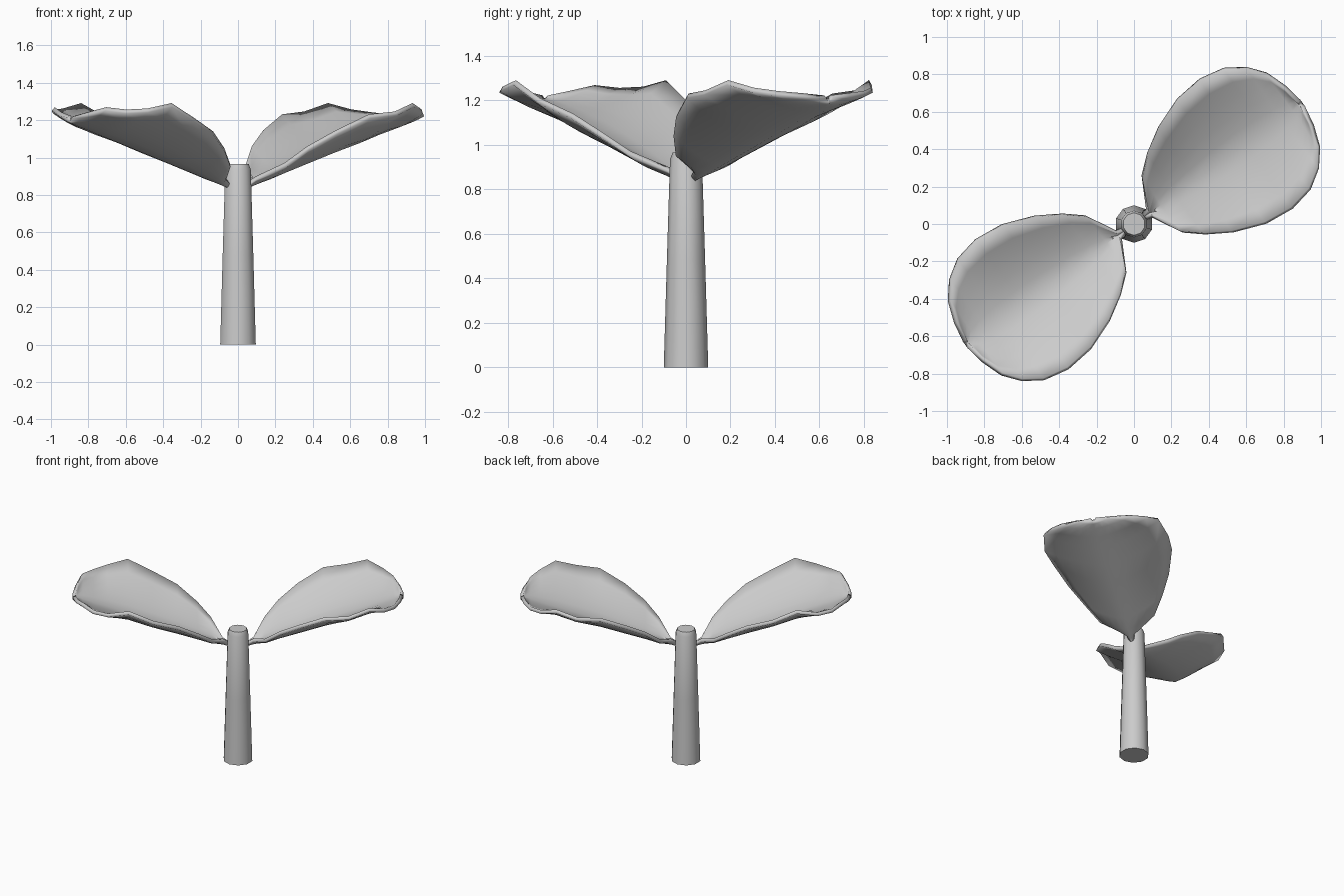
import bpy, bmesh, math

if "Cube" in bpy.data.objects:
    bpy.data.objects.remove(bpy.data.objects["Cube"])

grey = bpy.data.materials.new("light_grey")
grey.diffuse_color = (0.6, 0.6, 0.6, 1)
grey.use_nodes = True
grey.node_tree.nodes["Principled BSDF"].inputs["Base Color"].default_value = grey.diffuse_color


def finish(bm, name, angle):
    bmesh.ops.recalc_face_normals(bm, faces=bm.faces)
    mesh = bpy.data.meshes.new(name)
    bm.to_mesh(mesh)
    bm.free()
    mesh.materials.append(grey)
    ob = bpy.data.objects.new(name, mesh)
    bpy.context.collection.objects.link(ob)
    bpy.ops.object.select_all(action='DESELECT')
    ob.select_set(True)
    bpy.context.view_layer.objects.active = ob
    bpy.ops.object.shade_smooth_by_angle(angle=math.radians(angle))
    return ob


# Tapered ten-sided stem with a softened top
bm = bmesh.new()
rings = []
for r, z in [(0.1, 0), (0.086, 0.48), (0.072, 0.935), (0.06, 0.966)]:
    rings.append([bm.verts.new((r * math.sin(k * math.tau / 10),
                                r * math.cos(k * math.tau / 10), z)) for k in range(10)])
for a, b in zip(rings, rings[1:]):
    for k in range(10):
        bm.faces.new((a[k], a[(k + 1) % 10], b[(k + 1) % 10], b[k]))
bm.faces.new(rings[0])
bm.faces.new(rings[-1])
finish(bm, "stem", 50)

# Leaf stations: distance along the midrib, half width
outline = [(0.055, 0.018), (0.1, 0.03), (0.184, 0.188), (0.278, 0.268), (0.408, 0.347),
           (0.577, 0.411), (0.738, 0.428), (0.876, 0.4), (0.977, 0.334),
           (1.049, 0.245), (1.09, 0.13), (1.11, 0.02)]
# Wavy rim heights, one list per leaf
rim_right = [0.85, 0.88, 0.95, 1.04, 1.125, 1.21, 1.225, 1.27, 1.235, 1.22, 1.215, 1.215]
rim_left = [0.85, 0.88, 0.95, 1.03, 1.12, 1.19, 1.27, 1.24, 1.235, 1.25, 1.225, 1.215]
N = 10


def leaf(name, rim, turn):
    bm = bmesh.new()
    c, s = math.cos(math.radians(turn)), math.sin(math.radians(turn))
    rows = []
    for (u, w), top in zip(outline, rim):
        mid = 0.835 + 0.335 * (u - 0.06)
        row = []
        for k in range(N + 1):
            f = 2 * k / N - 1
            z = mid + (top - mid) * abs(f) ** 1.5
            v = f * w
            row.append(bm.verts.new((u * c - v * s, u * s + v * c, z)))
        rows.append(row)
    for a, b in zip(rows, rows[1:]):
        for k in range(N):
            bm.faces.new((a[k], b[k], b[k + 1], a[k + 1]))
    ob = finish(bm, name, 60)
    # Make sure the inside of the cup is the upper side, then thicken
    if sum(p.normal.z for p in ob.data.polygons) < 0:
        ob.data.flip_normals()
    mod = ob.modifiers.new("thickness", 'SOLIDIFY')
    mod.thickness = 0.025
    mod.offset = 1


leaf("right_leaf", rim_right, 35.6)
leaf("left_leaf", rim_left, 215.6)
